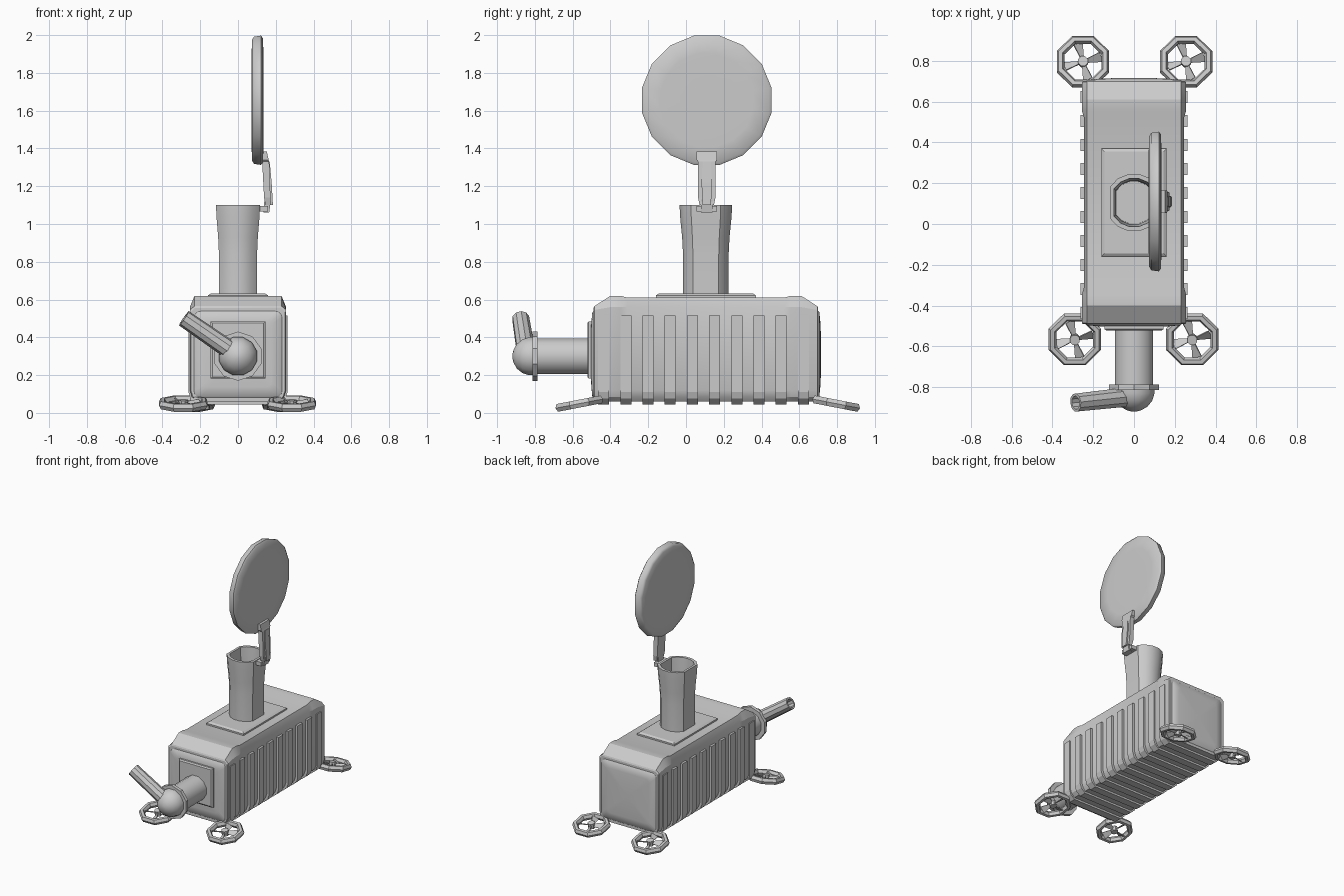
import bpy, bmesh
from math import sin, cos, pi, radians
from mathutils import Vector

if "Cube" in bpy.data.objects:
    bpy.data.objects.remove(bpy.data.objects["Cube"])


def finish(name, bm, angle=30):
    bmesh.ops.recalc_face_normals(bm, faces=bm.faces)
    me = bpy.data.meshes.new(name)
    bm.to_mesh(me)
    bm.free()
    ob = bpy.data.objects.new(name, me)
    bpy.context.collection.objects.link(ob)
    bpy.ops.object.select_all(action='DESELECT')
    ob.select_set(True)
    bpy.context.view_layer.objects.active = ob
    if angle:
        bpy.ops.object.shade_smooth_by_angle(angle=radians(angle))
    return ob


def loft(name, rings, angle=30, closed=False):
    """Skin a list of equal-length point rings, capping the ends."""
    bm = bmesh.new()
    vs = [[bm.verts.new(p) for p in r] for r in rings]
    n = len(vs[0])
    pairs = list(zip(vs, vs[1:])) + ([(vs[-1], vs[0])] if closed else [])
    for a, b in pairs:
        for i in range(n):
            bm.faces.new((a[i], a[(i + 1) % n], b[(i + 1) % n], b[i]))
    if not closed:
        bm.faces.new(vs[0])
        bm.faces.new(vs[-1])
    return finish(name, bm, angle)


def tube(name, start, end, profile, sides, angle=35):
    """Turn a (distance, radius) profile around the axis start -> end."""
    start, end = Vector(start), Vector(end)
    d = (end - start).normalized()
    q = d.to_track_quat('Z', 'Y')
    rings = []
    for t, r in profile:
        rings.append([start + d * t + q @ Vector((r * cos((i + .5) * 2 * pi / sides),
                     r * sin((i + .5) * 2 * pi / sides), 0)) for i in range(sides)])
    return loft(name, rings, angle)


def rounded(hx, hz, r, steps=3):
    pts = []
    for k, (sx, sz) in enumerate(((1, 1), (-1, 1), (-1, -1), (1, -1))):
        for j in range(steps + 1):
            a = (k + j / steps) * pi / 2
            pts.append((sx * (hx - r) + r * cos(a), sz * (hz - r) + r * sin(a)))
    return pts


def mirrored(half):
    return half + [(-x, z) for x, z in reversed(half)]


# Main casing: raised, sloping end caps and a slightly lower middle
rings = []
for y, zt, w in ((-.49, .555, .25), (-.485, .565, .255), (-.40, .62, .255), (-.345, .62, .255),
                 (-.31, .61, .245), (.52, .61, .245), (.555, .62, .255), (.61, .62, .255),
                 (.695, .565, .255), (.70, .555, .25)):
    prof = mirrored([(.215, .06), (w - .012, .085), (w, .12), (w, min(.56, zt - .02)), (.23, zt)])
    rings.append([(x, y, z) for x, z in prof])
loft('casing', rings, 20)

# Ribs wrapping the sides and underside
rib = mirrored([(.262, .515), (.262, .11), (.25, .075), (.215, .045)])
for i in range(10):
    y = -.465 + .1175 * i
    loft('rib', [[(x, yy, z) for x, z in rib] for yy in (y, y + .058)], 0)

# Domed end panels
for name, y0, s in (('front_panel', -.488, -1), ('back_panel', .698, 1)):
    rings = []
    for k, d in ((1, 0), (.97, .008), (.75, .013), (.4, .017), (.1, .018)):
        rings.append([(x * k, y0 + s * d, .31 + z * k) for x, z in rounded(.235, .23, .035)])
    loft(name, rings, 40)

# Chimney base plate
loft('chimney_plate', [[(sx * (.16 - c), .105 + sy * (.265 - c), z)
     for sx, sy in ((-1, -1), (1, -1), (1, 1), (-1, 1))]
     for z, c in ((.6, 0), (.622, 0), (.632, .015))], 0)

# Hollow flaring chimney with flattened sides
rings = []
for z, r in ((.62, .123), (.84, .123), (.93, .128), (1.04, .139), (1.1, .142),
             (1.1, .12), (.9, .108), (.7, .105)):
    rings.append([(max(-.82 * r, min(.82 * r, r * cos(a))), .105 + r * sin(a), z)
                  for a in [(i + .5) * pi / 8 for i in range(16)]])
loft('chimney', rings, 35)


def slab(name, sections):
    """Box-section bar through (z, x0, x1, half_width)."""
    loft(name, [[(x0, .11 - h, z), (x1, .11 - h, z), (x1, .11 + h, z), (x0, .11 + h, z)]
                for z, x0, x1, h in sections], 0)


# Hinge and lid arm
slab('hinge_block', [(1.065, .10, .16, .055), (1.095, .10, .16, .055)])
slab('hinge_pin', [(1.06, .135, .165, .03), (1.13, .14, .175, .03)])
slab('lid_arm', [(1.10, .145, .175, .038), (1.14, .138, .172, .046),
                 (1.33, .128, .165, .046), (1.34, .128, .162, .055), (1.385, .128, .152, .055)])
slab('arm_rib', [(1.10, .165, .185, .022), (1.22, .16, .178, .028), (1.33, .155, .168, .022)])

# Round lid standing upright
tube('lid', (.072, .11, 1.655), (1, .11, 1.655),
     [(0, .12), (0, .25), (.002, .325), (.012, .343), (.05, .349), (.06, .335), (.063, .25), (.063, .12)], 16, 60)

# Front outlet: square mount, pipe, collar and elbow
loft('pipe_mount', [[(sx * (.145 - c), y, .333 + sz * (.152 - c))
     for sx, sz in ((-1, -1), (1, -1), (1, 1), (-1, 1))]
     for y, c in ((-.49, 0), (-.515, 0), (-.522, .01))], 0)
tube('outlet_pipe', (0, -.5, .3), (0, -.8, .3), [(0, .097), (.3, .097)], 12)
tube('outlet_collar', (0, -.787, .3), (0, -1, .3), [(0, .13), (.026, .13)], 10, 0)
tube('elbow', (0, -.80, .3), (0, -1, .3),
     [(0, .104), (.03, .104), (.065, .093), (.095, .068), (.112, .038), (.119, .012)], 12, 50)
tube('nozzle', (-.01, -.845, .31), (-.285, -.875, .5),
     [(0, .05), (.337, .046), (.337, .033), (.22, .033)], 10)

# Four tilted fan wheels
for name, x, y, tilt in (('front_left', -.29, -.565, 11), ('front_right', .285, -.565, 11),
                         ('back_left', -.25, .795, -11), ('back_right', .255, .795, -11)):
    rings = []
    for i in range(8):
        a = (i + .5) * pi / 4
        rings.append([((.118 + .021 * cos(b)) * cos(a), (.118 + .021 * cos(b)) * sin(a), .024 * sin(b))
                      for b in [j * pi / 3 for j in range(6)]])
    ring = loft(name + '_fan_ring', rings, 40, closed=True)
    hub = tube(name + '_fan_hub', (0, 0, -.02), (0, 0, 1), [(0, .026), (.04, .026)], 8)
    bm = bmesh.new()
    for i in range(4):
        a = i * pi / 2 + .25
        u, v = Vector((cos(a), sin(a), 0)), Vector((-sin(a), cos(a), 0))
        pts = [u * r + v * w + Vector((0, 0, h)) for r, w, h in
               ((.02, -.008, -.008), (.098, -.022, -.014), (.09, .024, .014), (.02, .008, .008))]
        bm.faces.new([bm.verts.new(p) for p in pts])
    blades = finish(name + '_fan_blades', bm, 0)
    mod = blades.modifiers.new('thickness', 'SOLIDIFY')
    mod.thickness = .006
    mod.offset = 0
    for ob in (ring, hub, blades):
        ob.location = (x, y, .049)
        ob.rotation_euler = (radians(tilt), 0, 0)
